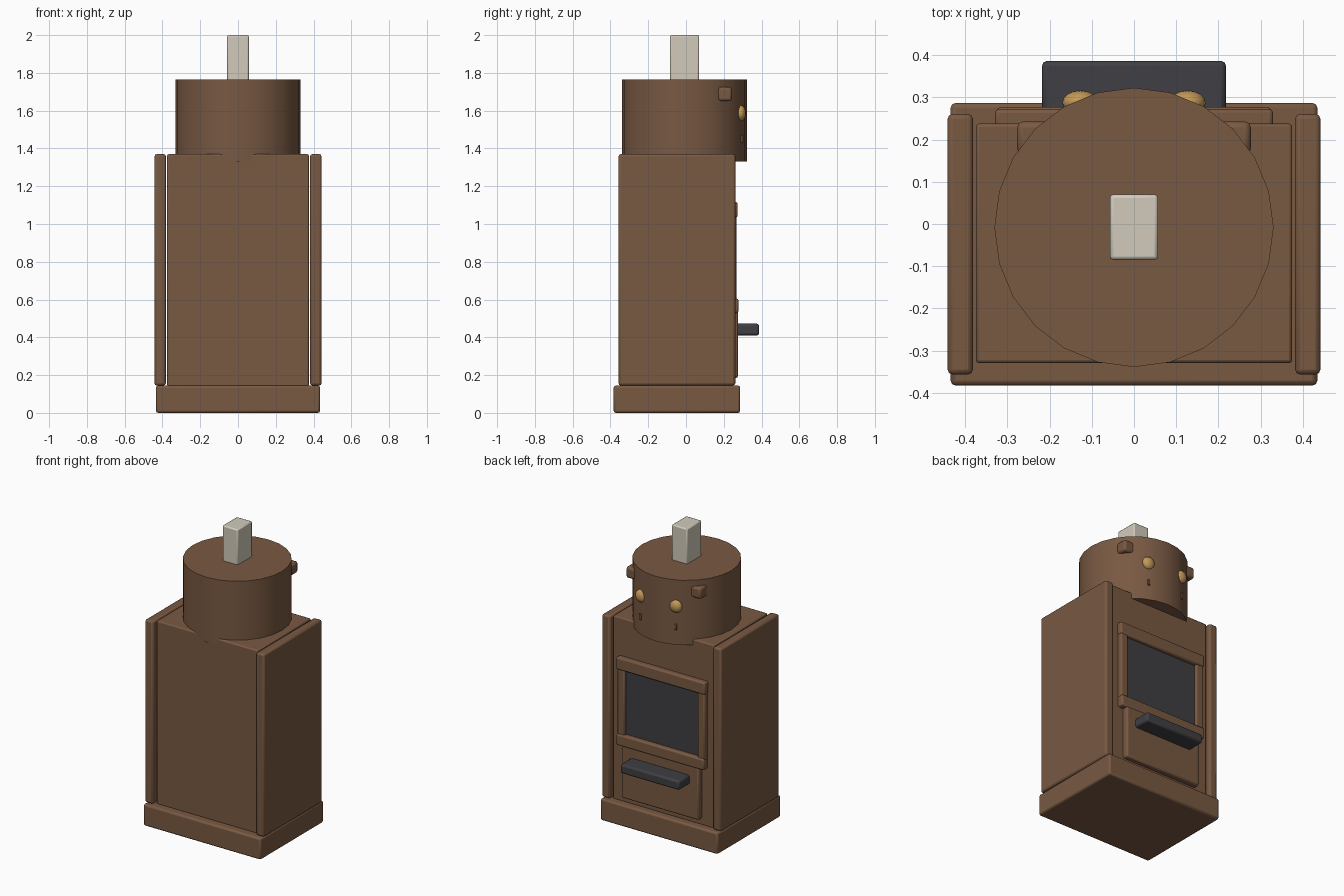
import bpy, bmesh, math
from mathutils import Matrix

if "Cube" in bpy.data.objects:
    bpy.data.objects.remove(bpy.data.objects["Cube"])


def material(name, rgb):
    m = bpy.data.materials.new(name)
    m.diffuse_color = (*rgb, 1)
    m.use_nodes = True
    m.node_tree.nodes["Principled BSDF"].inputs["Base Color"].default_value = m.diffuse_color
    return m


BROWN = material("brown wood", (0.19, 0.1, 0.055))
DARK = material("dark grey", (0.05, 0.05, 0.058))
GOLD = material("gold", (0.55, 0.32, 0.1))
CREAM = material("pale cream", (0.64, 0.6, 0.5))


def finish(bm, name, mat, bevel=0.0):
    me = bpy.data.meshes.new(name)
    bm.to_mesh(me)
    bm.free()
    me.materials.append(mat)
    ob = bpy.data.objects.new(name, me)
    bpy.context.collection.objects.link(ob)
    if bevel:
        b = ob.modifiers.new("soft edges", 'BEVEL')
        b.width = bevel
        b.segments = 2
    bpy.ops.object.select_all(action='DESELECT')
    ob.select_set(True)
    bpy.context.view_layer.objects.active = ob
    bpy.ops.object.shade_smooth_by_angle(angle=math.radians(35))
    return ob


def box(name, mat, x, y, z, bevel=0.01):
    """Box from (min, max) pairs on each axis."""
    bm = bmesh.new()
    size = [b - a for a, b in (x, y, z)]
    mid = [(a + b) / 2 for a, b in (x, y, z)]
    bmesh.ops.create_cube(bm, size=1, matrix=Matrix.Translation(mid) @ Matrix.Diagonal((*size, 1)))
    return finish(bm, name, mat, bevel)


# Plinth and cabinet
box("base", BROWN, (-0.435, 0.435), (-0.383, 0.287), (0, 0.145), 0.012)
box("cabinet_body", BROWN, (-0.375, 0.375), (-0.33, 0.238), (0.14, 1.37), 0.008)

# Framed opening, drawer and ledge on the back
box("screen", DARK, (-0.28, 0.28), (0.22, 0.248), (0.58, 1.05), 0)
box("frame_top", BROWN, (-0.33, 0.33), (0.22, 0.273), (1.035, 1.117))
box("frame_bottom", BROWN, (-0.325, 0.325), (0.22, 0.278), (0.53, 0.605))
box("drawer_panel", BROWN, (-0.285, 0.285), (0.22, 0.275), (0.185, 0.54))
box("ledge", DARK, (-0.218, 0.218), (0.26, 0.387), (0.41, 0.472), 0.012)

# Round top block
bm = bmesh.new()
bmesh.ops.create_cone(bm, cap_ends=True, segments=24, radius1=0.331, radius2=0.331,
                      depth=0.435, matrix=Matrix.Translation((0, -0.008, 1.5475))
                      @ Matrix.Rotation(math.radians(90), 4, 'Z'))
finish(bm, "round_top", BROWN)

# Block standing on the round top
box("top_peg", CREAM, (-0.057, 0.057), (-0.085, 0.07), (1.75, 2.0), 0.008)

# Mirrored pairs
for s, side in ((-1, "left"), (1, "right")):
    def span(a, b):
        return tuple(sorted((s * a, s * b)))
    box(side + "_side_panel", BROWN, span(0.382, 0.442), (-0.357, 0.261), (0.145, 1.37), 0.012)
    box(side + "_frame_post", BROWN, span(0.27, 0.325), (0.22, 0.268), (0.59, 1.05))
    box(side + "_ear_knob", BROWN, span(0.19, 0.277), (0.165, 0.243), (1.65, 1.725), 0.014)
    box(side + "_small_stud", BROWN, span(0.122, 0.138), (0.27, 0.303), (1.43, 1.47), 0.003)
    bm = bmesh.new()
    bmesh.ops.create_uvsphere(bm, u_segments=16, v_segments=10, radius=1,
                              matrix=Matrix.Translation((s * 0.127, 0.288, 1.587))
                              @ Matrix.Diagonal((0.043, 0.029, 0.043, 1)))
    finish(bm, side + "_gold_stud", GOLD)
